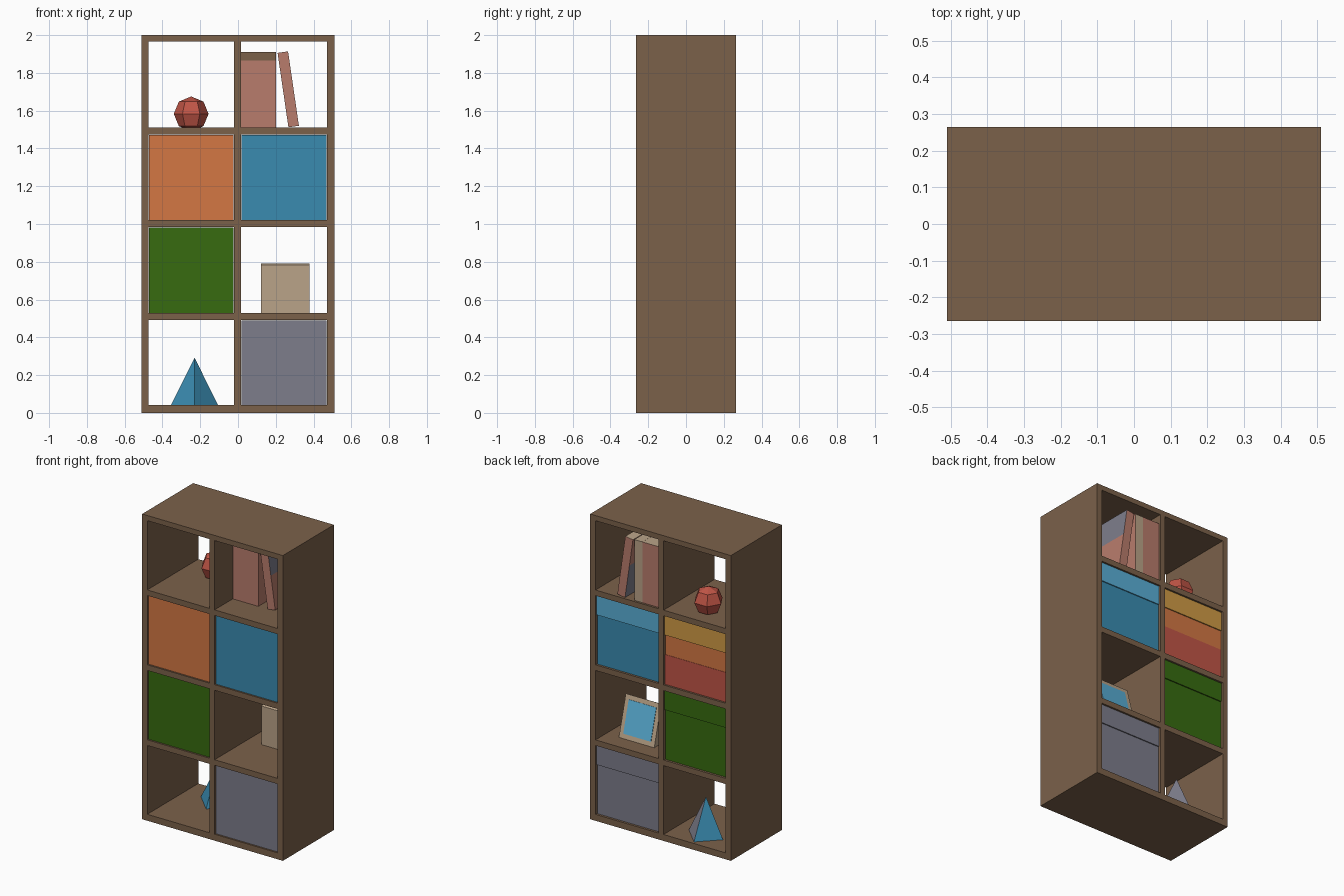
import bpy, bmesh, math
from mathutils import Matrix, Vector

if "Cube" in bpy.data.objects:
    bpy.data.objects.remove(bpy.data.objects["Cube"])


def mat(name, hexcode):
    m = bpy.data.materials.new(name)
    c = [int(hexcode[i:i + 2], 16) / 255 for i in (0, 2, 4)]
    m.diffuse_color = [v / 12.92 if v < 0.04045 else ((v + 0.055) / 1.055) ** 2.4 for v in c] + [1]
    m.use_nodes = True
    m.node_tree.nodes["Principled BSDF"].inputs["Base Color"].default_value = m.diffuse_color
    return m


BROWN = mat("wood brown", "7B614A")
TAN = mat("paper tan", "BAA388")
ROSE = mat("book rose", "B87C6C")
BLUE = mat("blue", "3A8BB0")
SKY = mat("light blue", "5AAFD6")
GREEN = mat("green", "376B10")
GREY = mat("slate grey", "7D7D8B")
ORANGE = mat("orange", "D37744")
YELLOW = mat("yellow", "D09B45")
RED = mat("red", "C05546")


def finish(name, bm, mats, rule=None):
    """Turn a bmesh into an object; rule(face) picks the material slot."""
    bmesh.ops.recalc_face_normals(bm, faces=bm.faces)
    bm.normal_update()
    for f in bm.faces:
        f.material_index = rule(f) if rule else 0
    me = bpy.data.meshes.new(name)
    bm.to_mesh(me)
    bm.free()
    for m in mats:
        me.materials.append(m)
    ob = bpy.data.objects.new(name, me)
    bpy.context.collection.objects.link(ob)
    return ob


def cuboid(x0, x1, y0, y1, z0, z1):
    bm = bmesh.new()
    size = Matrix.Diagonal((x1 - x0, y1 - y0, z1 - z0, 1))
    mid = Matrix.Translation(((x0 + x1) / 2, (y0 + y1) / 2, (z0 + z1) / 2))
    bmesh.ops.create_cube(bm, size=1, matrix=mid @ size)
    return bm


def box(name, m, *dims):
    return finish(name, cuboid(*dims), [m])


# Shelf unit: two sides, five boards, a divider in each row
D = 0.264
COLS = [(-0.473, -0.022), (0.015, 0.471)]
ROWS = [(0.042, 0.493), (0.53, 0.985), (1.022, 1.475), (1.512, 1.966)]
box("side_left", BROWN, -0.51, COLS[0][0], -D, D, 0, 2)
box("side_right", BROWN, COLS[1][1], 0.51, -D, D, 0, 2)
edges = [0] + [z for row in ROWS for z in row] + [2]
for i in range(5):
    box(f"shelf_board_{i}", BROWN, COLS[0][0], COLS[1][1], -D, D, edges[2 * i], edges[2 * i + 1])
for i, (z0, z1) in enumerate(ROWS):
    box(f"divider_{i}", BROWN, COLS[0][1], COLS[1][0], -D, D, z0, z1)


# Storage bins with a raised flap along the top of the back
def bin_box(name, col, row, body, flap):
    (x0, x1), (z0, z1) = COLS[col], ROWS[row]
    x0, x1, z1 = x0 + 0.003, x1 - 0.003, z1 - 0.003
    box(name, body, x0, x1, -0.253, 0.249, z0, z1)
    box(name + "_flap", flap, x0, x1, 0.249, 0.256, z1 - 0.125, z1)
    return x0, x1, z0


bin_box("grey_bin", 1, 0, GREY, GREY)
bin_box("green_bin", 0, 1, GREEN, GREEN)
bin_box("blue_bin", 1, 2, BLUE, SKY)
x0, x1, z0 = bin_box("orange_bin", 0, 2, ORANGE, YELLOW)
box("orange_bin_red_stripe", RED, x0, x1, 0.249, 0.251, z0, z0 + 0.195)

# Faceted ball, sunk slightly into the board
bm = bmesh.new()
bmesh.ops.create_uvsphere(bm, u_segments=6, v_segments=4, radius=0.092,
                          matrix=Matrix.Translation((-0.248, 0.122, 1.583)) @ Matrix.Rotation(math.pi / 6, 4, 'Z'))
finish("ball", bm, [RED])

# Pyramid standing on a turned square base, one face grey
bm = bmesh.new()
px, py, pr = -0.23, 0.122, 0.124
apex = bm.verts.new((px, py, 0.292))
base = [bm.verts.new((px + pr * math.cos(a), py + pr * math.sin(a), 0.042))
        for a in (0, math.pi / 2, math.pi, 1.5 * math.pi)]
bm.faces.new(base)
for i in range(4):
    bm.faces.new((base[i], base[(i + 1) % 4], apex))
finish("pyramid", bm, [BLUE, GREY], lambda f: int(f.normal.x > 0.3 and f.normal.y > 0.3))

# Picture frame: wedge with a sloped face towards the back, picture plate on it
bm = bmesh.new()
profile = [(0.07, 0.53), (0.155, 0.53), (0.083, 0.79), (0.07, 0.783)]
f = bm.faces.new([bm.verts.new((0.122, y, z)) for y, z in profile])
new = bmesh.ops.extrude_face_region(bm, geom=[f])["geom"]
bmesh.ops.translate(bm, vec=(0.256, 0, 0), verts=[v for v in new if isinstance(v, bmesh.types.BMVert)])
finish("picture_frame", bm, [TAN])
picture = box("picture", SKY, -0.1, 0.1, -0.002, 0.003, -0.105, 0.105)
picture.location = (0.25, 0.119, 0.66)
picture.rotation_euler.x = math.atan2(0.072, 0.26)

# Books: paper tops, leaning one with grey cover panels
B0, B1, Z0, Z1 = -0.075, 0.25, 1.512, 1.91
box_top = lambda f: int(f.normal.z > 0.9)
finish("wide_book", cuboid(0.016, 0.14, B0, B1, Z0, Z1), [ROSE, TAN], box_top)
finish("narrow_book", cuboid(0.141, 0.2, B0, B1, Z0, Z1), [ROSE, TAN],
       lambda f: int(f.normal.z > 0.9 or f.normal.y > 0.9))
box("wide_book_band", BROWN, 0.016, 0.14, B0 - 0.004, B0, Z1 - 0.045, Z1)
box("narrow_book_band", BROWN, 0.141, 0.2, B0 - 0.004, B0, Z1 - 0.045, Z1)

bm = cuboid(0, 0.056, B0, B1, 0, 0.398)
bmesh.ops.bisect_plane(bm, geom=bm.verts[:] + bm.edges[:] + bm.faces[:],
                       plane_co=(0, 0, 0.22), plane_no=(0, 0, 1))


def cover(f):
    if f.normal.z > 0.9:
        return 1
    upper = f.calc_center_median().z > 0.22
    return 2 if (f.normal.x > 0.9 and upper) or (f.normal.x < -0.9 and not upper) else 0


lean = finish("leaning_book", bm, [ROSE, TAN, GREY], cover)
lean.location = (0.267, 0, Z0)
lean.rotation_euler.y = -math.radians(8.3)
